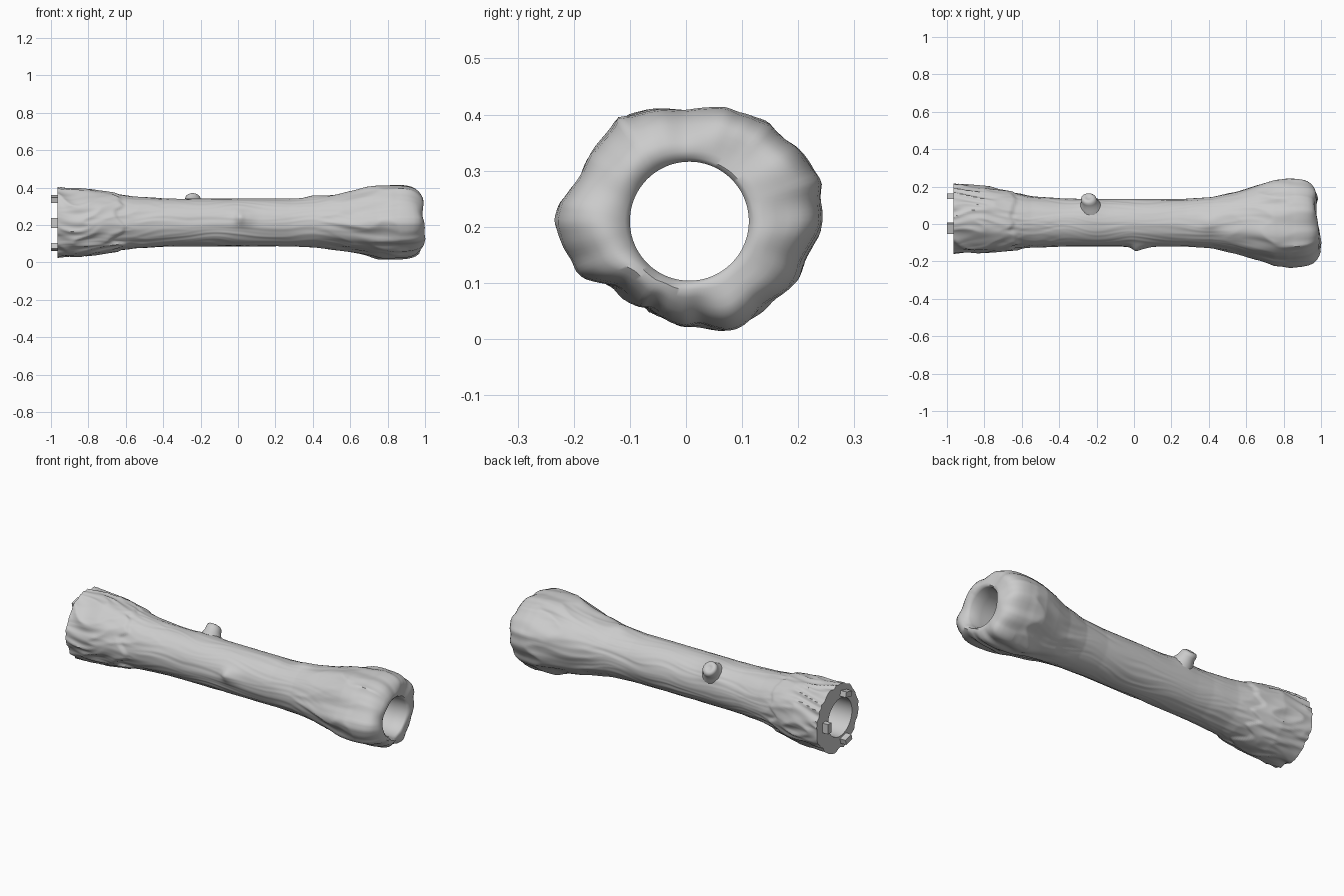
import bpy, bmesh, math
from mathutils import Vector, Matrix, noise

cube = bpy.data.objects.get("Cube")
if cube:
    bpy.data.objects.remove(cube)

mat = bpy.data.materials.new("pale grey")
mat.use_nodes = True
GREY = (0.6, 0.6, 0.6, 1)
mat.diffuse_color = GREY
mat.node_tree.nodes["Principled BSDF"].inputs["Base Color"].default_value = GREY

SEG = 144
BORE_Y, BORE_Z, BORE_R = 0.006, 0.21, 0.106
LEFT_X = -0.965
# Swollen end: radius at equal angles, counted from +y towards +z
KNUCKLE = [.233, .243, .228, .207, .2, .222, .218, .212,
           .238, .22, .187, .174, .193, .213, .207, .224]
# How far each end has swollen along x
LEFT_SWELL = [(-.965, 1), (-.8, .85), (-.66, .5), (-.55, .22), (-.4, .04), (-.3, 0)]
RIGHT_SWELL = [(.28, 0), (.42, .1), (.55, .36), (.65, .66), (.75, .92), (.82, 1)]
# Rounded right cap: x and remaining thickness outside the bore
CAP = [(.87, 1), (.9, .97), (.925, .91), (.945, .82), (.96, .7),
       (.97, .55), (.977, .38), (.98, .2), (.977, .07), (.968, 0)]


def smooth(t):
    t = min(1, max(0, t))
    return t * t * (3 - 2 * t)


def lookup(keys, x):
    if x <= keys[0][0]:
        return keys[0][1]
    for (x0, v0), (x1, v1) in zip(keys, keys[1:]):
        if x <= x1:
            return v0 + (v1 - v0) * (x - x0) / (x1 - x0)
    return keys[-1][1]


def knuckle_radius(a):
    n = len(KNUCKLE)
    u = (a / math.tau * n) % n
    i = int(u)
    f = smooth(u - i)
    return KNUCKLE[i] * (1 - f) + KNUCKLE[(i + 1) % n] * f


def ridges(x, a, along, around, seed):
    # Long wandering grooves that follow the branch
    warp = 0.35 * noise.noise(Vector((x * 4, math.cos(a) + seed, math.sin(a))))
    p = Vector((x * along, math.cos(a + warp) * around, math.sin(a + warp) * around + seed))
    return 1 - 2 * abs(noise.noise(p))


def bump(x, a, cx, ca, wx, wa, h):
    da = (a - ca + math.pi) % math.tau - math.pi
    return h * math.exp(-((x - cx) / wx) ** 2 - (da / wa) ** 2)


def outer_point(x, a):
    left, right = lookup(LEFT_SWELL, x), lookup(RIGHT_SWELL, x)
    r = .127 + .048 * left
    r += (knuckle_radius(a) - .004 - r) * right
    # Fine grain on the shaft, coarse bark on the ends
    r += .0025 * (ridges(x, a, 2, 5, 3) - .6)
    r += left * .013 * (ridges(x, a, 5, 3.2, 9) - .5)
    r += right * .014 * (ridges(x, a, 4, 2.2, 17) - .5)
    # Ragged edge where the bark sleeve stops
    edge = -.64 + .09 * noise.noise(Vector((math.cos(a) * 2.5, math.sin(a) * 2.5, 4)))
    r += .009 * smooth((edge - x) / .03)
    # Swellings round the twig stubs and the start of the knuckle
    r += bump(x, a, -.23, math.pi / 4, .07, .4, .014)
    r += bump(x, a, .03, math.pi - .18, .055, .3, .016)
    r += bump(x, a, .01, math.pi - .18, .022, .2, .012)
    r += bump(x, a, .41, math.pi / 2, .05, .3, .013)
    r = max(r, BORE_R + .009)
    cy = .007 + .022 * left
    return Vector((x, cy + r * math.cos(a), .213 + r * math.sin(a)))


def bore_point(x, a):
    return Vector((x, BORE_Y + BORE_R * math.cos(a), BORE_Z + BORE_R * math.sin(a)))


def cap_point(x, s, a):
    o, b = outer_point(.87, a), bore_point(x, a)
    p = b.lerp(o, s)
    lump = noise.noise(Vector((p.y * 11, p.z * 11, 2)))
    fade = smooth((x - .87) / .09)
    front_low = max(0, math.cos(a - math.pi - .35))
    p.x = x + fade * (.02 * lump * min(1, s * 4) + .016 * front_low * smooth(s * 3))
    return p


def finish(bm, name, angle=50):
    bmesh.ops.recalc_face_normals(bm, faces=bm.faces)
    me = bpy.data.meshes.new(name)
    bm.to_mesh(me)
    bm.free()
    me.materials.append(mat)
    ob = bpy.data.objects.new(name, me)
    bpy.context.collection.objects.link(ob)
    bpy.ops.object.select_all(action='DESELECT')
    ob.select_set(True)
    bpy.context.view_layer.objects.active = ob
    bpy.ops.object.shade_smooth_by_angle(angle=math.radians(angle))
    return ob


def loft(bm, rows, closed):
    rings = [[bm.verts.new(p) for p in row] for row in rows]
    pairs = list(zip(rings, rings[1:]))
    if closed:
        pairs.append((rings[-1], rings[0]))
    for r0, r1 in pairs:
        n = len(r0)
        for i in range(n):
            j = (i + 1) % n
            bm.faces.new((r0[i], r0[j], r1[j], r1[i]))
    return rings


# Hollow branch: bark skin, rounded cap, bore and flat left end in one loop
angles = [math.tau * i / SEG for i in range(SEG)]
STEPS = 200
rows = []
for k in range(STEPS):
    x = LEFT_X + (.87 - LEFT_X) * k / STEPS
    rows.append([outer_point(x, a) for a in angles])
for x, s in CAP:
    rows.append([cap_point(x, s, a) for a in angles])
rows.append([bore_point(.9, a) for a in angles])
rows.append([bore_point(LEFT_X, a) for a in angles])
bm = bmesh.new()
loft(bm, rows, True)
finish(bm, "hollow_branch")


def twig(name, x, a, profile, lean):
    # Stub with a rounded tip, pointing outwards from the shaft
    bm = bmesh.new()
    out = Vector((0, math.cos(a), math.sin(a)))
    side = Vector((0, -math.sin(a), math.cos(a)))
    rows = []
    for d, r in profile:
        c = Vector((x + lean * (d - .12), .007, .213)) + out * d
        rows.append([c + Vector((1, 0, 0)) * r * math.cos(t) + side * r * math.sin(t)
                     for t in (math.tau * i / 32 for i in range(32))])
    rings = loft(bm, rows, False)
    bm.faces.new(rings[0])
    bm.faces.new(rings[-1])
    finish(bm, name)


twig("back_twig_stub", -.23, math.pi / 4,
     [(.118, .06), (.138, .052), (.155, .044), (.17, .042), (.182, .04),
      (.19, .032), (.193, .02), (.189, .012), (.188, .004)], -.2)

# Three locating pegs on the flat end
for i, a in enumerate((0, math.radians(104), math.radians(-104))):
    bm = bmesh.new()
    turn = Matrix.Translation((-.98, .01 + .138 * math.cos(a), .21 + .132 * math.sin(a)))
    turn = turn @ Matrix.Rotation(a, 4, 'X') @ Matrix.Diagonal((.04, .03, .055, 1))
    bmesh.ops.create_cube(bm, size=1, matrix=turn)
    finish(bm, f"end_peg_{i + 1}", 30)
